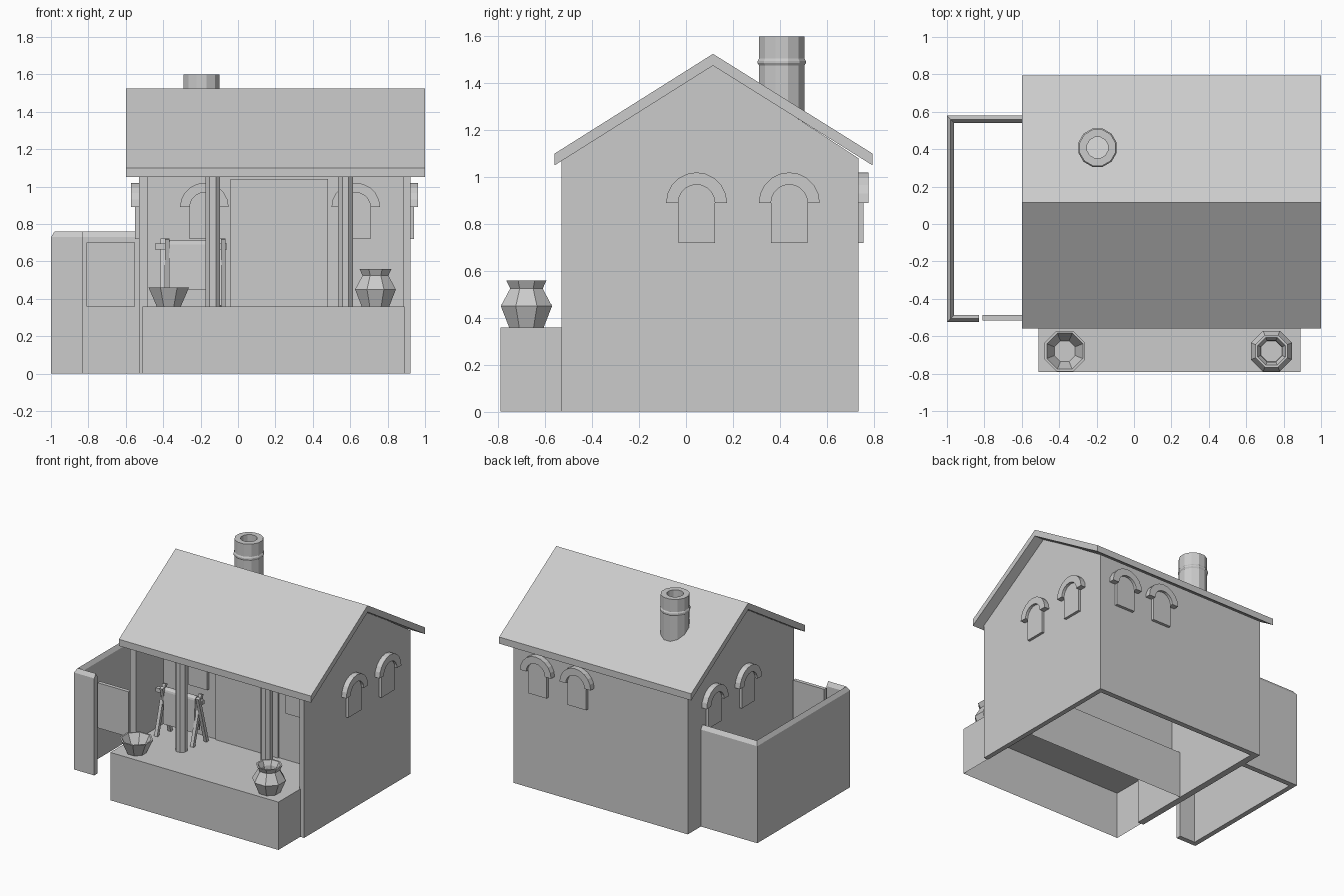
import bpy, bmesh
from math import pi, sin, cos
from mathutils import Matrix, Vector

if "Cube" in bpy.data.objects:
    bpy.data.objects.remove(bpy.data.objects["Cube"])


def finish(bm, name):
    bmesh.ops.recalc_face_normals(bm, faces=bm.faces)
    me = bpy.data.meshes.new(name)
    bm.to_mesh(me)
    bm.free()
    ob = bpy.data.objects.new(name, me)
    bpy.context.collection.objects.link(ob)
    return ob


def box(name, x0, x1, y0, y1, z0, z1, open_bottom=False):
    bm = bmesh.new()
    m = Matrix.Translation(((x0 + x1) / 2, (y0 + y1) / 2, (z0 + z1) / 2)) @ \
        Matrix.Diagonal((x1 - x0, y1 - y0, z1 - z0, 1))
    bmesh.ops.create_cube(bm, size=1, matrix=m)
    if open_bottom:
        low = [f for f in bm.faces if f.calc_center_median().z < z0 + 1e-4]
        bmesh.ops.delete(bm, geom=low, context='FACES_ONLY')
    return finish(bm, name)


def prism(name, pts, depth, loc, angle):
    """Upright profile (u, z), extruded toward local -y, turned about z."""
    bm = bmesh.new()
    f = bm.faces.new([bm.verts.new((u, 0, v)) for u, v in pts])
    ext = bmesh.ops.extrude_face_region(bm, geom=[f])
    vs = [g for g in ext['geom'] if isinstance(g, bmesh.types.BMVert)]
    bmesh.ops.translate(bm, verts=vs, vec=(0, -depth, 0))
    bm.transform(Matrix.Translation(loc) @ Matrix.Rotation(angle, 4, 'Z'))
    return finish(bm, name)


def lathe(name, prof, n, loc, cap=True, loop=False):
    bm = bmesh.new()
    rings = [[bm.verts.new((loc[0] + r * cos(2 * pi * (i + .5) / n),
                            loc[1] + r * sin(2 * pi * (i + .5) / n), z))
              for i in range(n)] for r, z in prof]
    pairs = list(zip(rings, rings[1:])) + ([(rings[-1], rings[0])] if loop else [])
    for a, b in pairs:
        for i in range(n):
            j = (i + 1) % n
            bm.faces.new((a[i], a[j], b[j], b[i]))
    if cap and not loop:
        bm.faces.new(rings[0])
        bm.faces.new(rings[-1])
    return finish(bm, name)


def beam(name, a, b, w):
    a, b = Vector(a), Vector(b)
    bm = bmesh.new()
    m = Matrix.Translation((a + b) / 2) @ (b - a).to_track_quat('Z', 'Y').to_matrix().to_4x4() \
        @ Matrix.Diagonal((w, w, (b - a).length, 1))
    bmesh.ops.create_cube(bm, size=1, matrix=m)
    return finish(bm, name)


def arc(r, zc, n=10):
    return [(r * cos(pi * i / n), zc + r * sin(pi * i / n)) for i in range(n + 1)]


def window(name, loc, angle):
    pane = [(-.078, .72), (.078, .72)] + arc(.078, .89)
    prism(name + "_pane", pane, .022, loc, angle)
    prism(name + "_arch", arc(.13, .89) + arc(.078, .89)[::-1], .042, loc, angle)


# House walls with gables
gable = [(-.53, 0), (.735, 0), (.735, 1.08), (.115, 1.485), (-.53, 1.075)]
prism("left_wall", gable, .05, (-.53, 0, 0), pi / 2)
prism("right_wall", gable, .037, (.885, 0, 0), pi / 2)
box("back_wall", -.485, .89, .695, .735, 0, 1.08)
box("porch_wall", -.485, .89, -.2, -.16, .34, 1.27)
box("door", -.04, .48, -.21, -.19, .36, 1.04)

# Roof
roof = [(-.56, 1.05), (-.56, 1.10), (.115, 1.525), (.795, 1.10), (.795, 1.05), (.115, 1.475)]
prism("roof", roof, 1.6, (-.6, 0, 0), pi / 2)

# Porch platform and posts
box("porch_platform", -.51, .89, -.79, -.07, 0, .36, open_bottom=True)
for i, x in enumerate((-.135, .575)):
    lathe(f"porch_post_{i}", [(.043, .36), (.043, 1.12)], 8, (x, -.48))

# Arched windows
for i, y in enumerate((.045, .44)):
    window(f"right_window_{i}", (.92, y, 0), pi / 2)
    window(f"left_window_{i}", (-.53, y, 0), -pi / 2)
for i, x in enumerate((.38, .71)):
    window(f"back_window_{i}", (x, .735, 0), pi)
for i, x in enumerate((-.18, .63)):
    window(f"front_window_{i}", (x, -.2, 0), 0)

# Chimney
lathe("chimney", [(.1, 1.2), (.1, 1.475), (.106, 1.485), (.106, 1.495), (.1, 1.505),
                  (.1, 1.6), (.058, 1.6), (.058, 1.2)], 12, (-.195, .408), loop=True)

# Yard wall with ridged top
outer = [(-.83, -.525), (-1, -.525), (-1, .58), (-.52, .58)]
inner = [(-.83, -.487), (-.962, -.487), (-.962, .54), (-.52, .54)]
bm = bmesh.new()
secs = []
for o, n in zip(outer, inner):
    mid = ((o[0] + n[0]) / 2, (o[1] + n[1]) / 2)
    secs.append([bm.verts.new((*p, z)) for p, z in
                 ((o, 0), (o, .73), (mid, .76), (n, .73), (n, 0))])
for a, b in zip(secs, secs[1:]):
    for i in range(5):
        j = (i + 1) % 5
        bm.faces.new((a[i], a[j], b[j], b[i]))
bm.faces.new(secs[0])
bm.faces.new(secs[-1])
finish(bm, "yard_wall")
box("yard_gate", -.81, -.55, -.515, -.487, .36, .70)

# Bowl and jar
lathe("bowl", [(.07, .36), (.117, .46), (.104, .46), (.06, .375)], 8, (-.37, -.68))
lathe("jar", [(.08, .36), (.118, .45), (.075, .525), (.093, .56), (.08, .56), (.062, .525),
              (.06, .5)], 8, (.735, -.68))

# Drying rack with draped cloth
for x in (-.39, -.09):
    for s in (-1, 1):
        beam("rack_leg", (x + s * .012, -.33 + s * .065, .36),
             (x + s * .012, -.33 - s * .035, .72), .025)
beam("rack_rod", (-.445, -.33, .68), (-.06, -.33, .68), .03)
drape = [(-.035, .45)] + [(u, z) for u, z in arc(.025, .69, 6)[::-1]] + [(.035, .45)]
back = [(u * .7, z - .012 if z > .5 else z) for u, z in drape[::-1]]
prism("rack_cloth", drape + back, .26, (-.37, -.33, 0), pi / 2)
